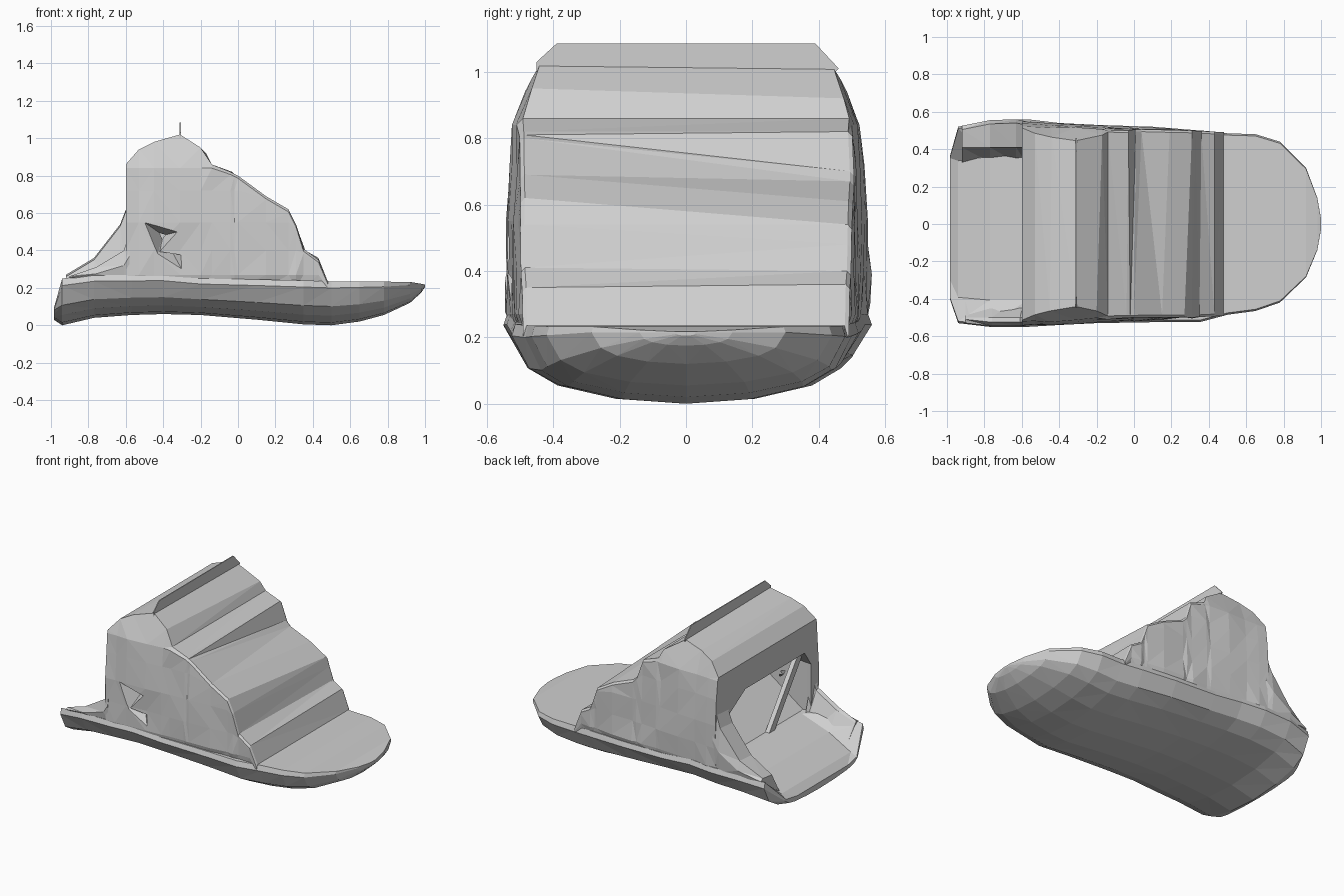
import bpy, bmesh, random

random.seed(4)
if "Cube" in bpy.data.objects:
    bpy.data.objects.remove(bpy.data.objects["Cube"], do_unlink=True)

grey = bpy.data.materials.new("plain light grey")
grey.use_nodes = True
grey.diffuse_color = (0.63, 0.63, 0.63, 1)
grey.node_tree.nodes["Principled BSDF"].inputs["Base Color"].default_value = (0.63, 0.63, 0.63, 1)


def loft(name, rings):
    """Closed flat-shaded skin through rings of equal point count."""
    bm = bmesh.new()
    loops = [[bm.verts.new(p) for p in ring] for ring in rings]
    n = len(loops[0])
    for a, b in zip(loops, loops[1:]):
        for i in range(n):
            j = (i + 1) % n
            bm.faces.new((a[i], a[j], b[j], b[i]))
    bm.faces.new(loops[0][::-1])
    bm.faces.new(loops[-1])
    bmesh.ops.triangulate(bm, faces=bm.faces[:])
    bmesh.ops.recalc_face_normals(bm, faces=bm.faces[:])
    mesh = bpy.data.meshes.new(name)
    bm.to_mesh(mesh)
    bm.free()
    mesh.materials.append(grey)
    obj = bpy.data.objects.new(name, mesh)
    bpy.context.scene.collection.objects.link(obj)
    return obj


def cut(obj, cutter):
    """Subtract the cutter, then discard it."""
    cutter.hide_render = True
    mod = obj.modifiers.new("cut", 'BOOLEAN')
    mod.operation, mod.solver, mod.object = 'DIFFERENCE', 'EXACT', cutter
    graph = bpy.context.evaluated_depsgraph_get()
    mesh = bpy.data.meshes.new_from_object(obj.evaluated_get(graph))
    obj.modifiers.clear()
    obj.data = mesh
    bpy.data.objects.remove(cutter, do_unlink=True)


# Sole: x, left half width, right half width, bottom, rim height, footbed dip
stations = [
    (-.985, .36, .40, .03, .09, .02), (-.94, .52, .53, .0, .25, .14),
    (-.77, .555, .55, .04, .27, .08), (-.57, .56, .55, .055, .27, .01),
    (-.4, .54, .54, .06, .27, .0), (-.2, .53, .53, .055, .25, .0),
    (.1, .52, .525, .03, .245, 0), (.35, .50, .525, .005, .24, 0),
    (.5, .485, .485, .0, .235, 0), (.65, .48, .465, .02, .235, 0),
    (.78, .44, .42, .055, .233, 0), (.92, .30, .285, .12, .232, 0),
    (.98, .14, .14, .175, .222, 0), (1.0, .03, .03, .205, .217, 0)]
under = [(1, .85), (.9, .43), (.73, .22), (.4, .06), (0, 0),
         (-.4, .06), (-.73, .22), (-.9, .43), (-1, .85)]
rings = []
for x, wl, wr, b, t, dip in stations:
    width = lambda u: u * (wl if u > 0 else wr)
    ring = [(x, width(u), b + f * (t - b)) for u, f in under]
    ring += [(x, width(u), t - d) for u, d in ((-.98, 0), (-.74, dip), (.65, dip), (.98, 0))]
    rings.append(ring)
loft("sole", rings)


def wall(x, z):
    """Half width of the upper's side wall."""
    return .515 - .05 * x - max(0, z - .55) * .06 - max(0, z - .88) * .35


# Upper: stepped ridge as (right x, right z, left x, left z)
ridge = [
    (-.6, .86, -.6, .86), (-.53, .94, -.53, .94), (-.45, .98, -.44, .98),
    (-.31, 1.02, -.31, 1.01), (-.2, .95, -.17, .92), (-.14, .86, -.14, .86),
    (-.04, .82, -.03, .82), (-.02, .81, .01, .70), (0, .80, .04, .67),
    (.15, .69, .19, .61), (.27, .62, .31, .54), (.31, .54, .33, .48),
    (.35, .41, .36, .40), (.43, .35, .43, .36), (.48, .235, .48, .235)]
levels = (.27, .4, .55, .72, .84)
rings = []
for xr, zr, xl, zl in ridge:
    sides = []
    for s, x, z in ((-1, xr, zr), (1, xl, zl)):
        column = [(x, s * (wall(x, .2) - .02), .2)]
        for k, level in enumerate(levels):
            h = min(level, z - .03 + .004 * k)
            bulge = random.uniform(-.008, .006) if h == level else 0
            column.append((x, s * (wall(x, h) + bulge), h))
        sides.append(column + [(x, s * (wall(x, z) - .012), z)])
    rings.append(sides[0] + sides[1][::-1])
upper = loft("upper", rings)

# Foot cavity open at the heel, its floor ramping up to the ceiling
cavity = [(-.8, .1, .66, .47), (-.57, .24, .68, .46), (-.15, .58, .74, .42)]
cut(upper, loft("cavity_cutter", [
    [(x, -w, b), (x, -w, t - .1), (x, -w * .85, t), (x, w * .5, t), (x, w, t - .14), (x, w, b)]
    for x, b, t, w in cavity]))

# Torn pocket in the right wall, narrowing inward
gap = [(-.5, .55), (-.32, .5), (-.42, .39), (-.29, .36), (-.29, .28), (-.43, .38)]
cut(upper, loft("gap_cutter", [
    [(-.4 + (x + .4) * k, y, .48 + (z - .48) * k) for x, z in gap]
    for y, k in ((-.6, 1.15), (-.54, 1), (-.44, .15))]))

# Slanted brace inside the heel opening
loft("cavity_brace", [[(x, y - .03, z), (x, y + .03, z), (x + .03, y + .03, z), (x + .03, y - .03, z)]
                      for x, y, z in ((-.57, -.07, .23), (-.55, -.43, .66))])


# Raised edges flanking the heel: x, height, outer half width
def heel_edge(name, side, foot, crest, heights):
    loft(name, [[(x, side * foot, .12), (x, side * (outer - .06), .2), (x, side * (outer - .015), .25),
                 (x, side * outer, max(.255, h * .5 + .12)),
                 (x, side * (outer - .02), h), (x, side * min(crest, outer - .03), h - .01)]
                for x, h, outer in heights])


heel_edge("left_heel_edge", 1, .33, .41,
          [(-.58, .67, .55), (-.63, .54, .56), (-.77, .36, .555), (-.92, .27, .525)])
heel_edge("right_heel_edge", -1, .39, .50,
          [(-.58, .5, .545), (-.61, .4, .545), (-.76, .31, .545), (-.9, .262, .53)])

# Thin fin along the crest
loft("crest_fin", [[(x, -.45, 1.0), (x, -.45, 1.03), (x, -.39, 1.085),
                    (x, .39, 1.085), (x, .46, 1.01), (x, .45, 1.0)] for x in (-.312, -.306)])
